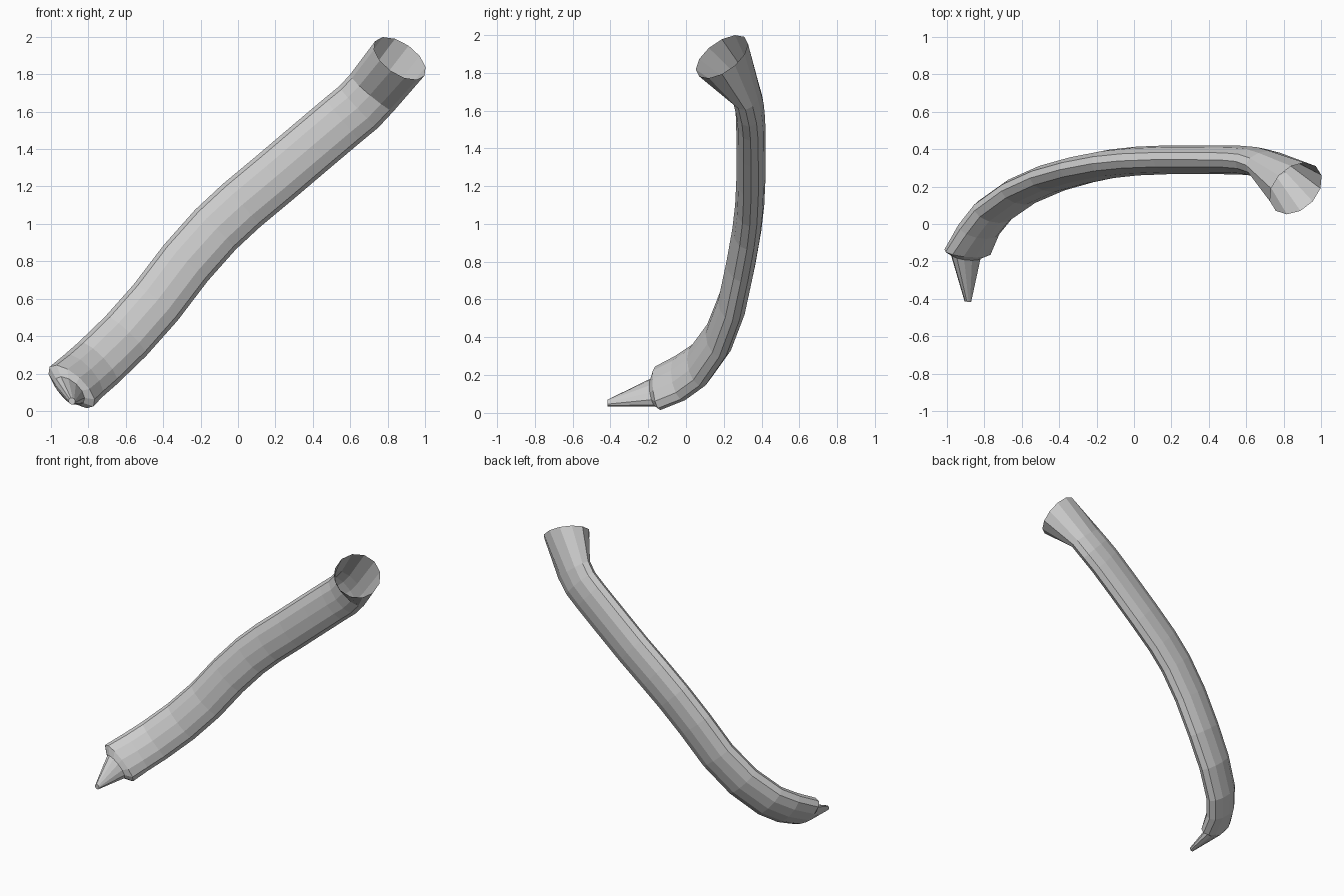
import bpy, bmesh
from mathutils import Vector
from math import cos, sin, tau

if "Cube" in bpy.data.objects:
    bpy.data.objects.remove(bpy.data.objects["Cube"])

SIDES = 12
Y = Vector((0, 1, 0))


def ring(center, tangent, half_w, half_t):
    """Elliptical ring of points: wide axis across the slope, thin axis in depth."""
    t = Vector(tangent).normalized()
    w = t.cross(Y).normalized()
    n = w.cross(t)
    return [Vector(center) + w * half_w * cos(tau * i / SIDES) + n * half_t * sin(tau * i / SIDES)
            for i in range(SIDES)]


def loft(name, rings, cap_end=False):
    """Skin successive rings with flat quads."""
    bm = bmesh.new()
    rows = [[bm.verts.new(p) for p in r] for r in rings]
    for a, b in zip(rows, rows[1:]):
        for i in range(SIDES):
            j = (i + 1) % SIDES
            bm.faces.new((a[i], a[j], b[j], b[i]))
    if cap_end:
        bm.faces.new(rows[-1])
    bmesh.ops.recalc_face_normals(bm, faces=bm.faces)
    me = bpy.data.meshes.new(name)
    bm.to_mesh(me)
    bm.free()
    ob = bpy.data.objects.new(name, me)
    bpy.context.collection.objects.link(ob)
    return ob


# Curved, flattened tube
path = [Vector(p) for p in (
    (-0.89, -0.15, 0.13), (-0.83, -0.03, 0.185), (-0.75, 0.07, 0.255), (-0.60, 0.175, 0.40),
    (-0.44, 0.245, 0.58), (-0.28, 0.29, 0.79), (-0.12, 0.322, 0.97), (0.02, 0.337, 1.10),
    (0.20, 0.344, 1.25), (0.40, 0.344, 1.42), (0.56, 0.342, 1.555), (0.645, 0.335, 1.625),
    (0.715, 0.315, 1.70))]
tangents = [path[min(i + 1, len(path) - 1)] - path[max(i - 1, 0)] for i in range(len(path))]
tangents[0] = Vector((0.27, 0.9, 0.3))
tangents[-1] = Vector((0.62, -0.2, 0.74))
tube = [ring(p, t, 0.152, 0.077) for p, t in zip(path, tangents)]
tube[0] = ring(path[0], tangents[0], 0.158, 0.07)
loft("curved_tube", tube)

# Flared open mouth at the top
rim = ring((0.865, 0.19, 1.885), (0.49, -0.51, 0.70), 0.161, 0.161)
loft("flared_mouth", [tube[-1], rim])

# Stepped end and tapered spout at the bottom
base = ring((-0.9, -0.172, 0.108), tangents[0], 0.098, 0.055)
tip = ring((-0.888, -0.415, 0.052), (0.05, 1, 0.05), 0.019, 0.017)
loft("tapered_spout", [tube[0], base, tip], cap_end=True)
